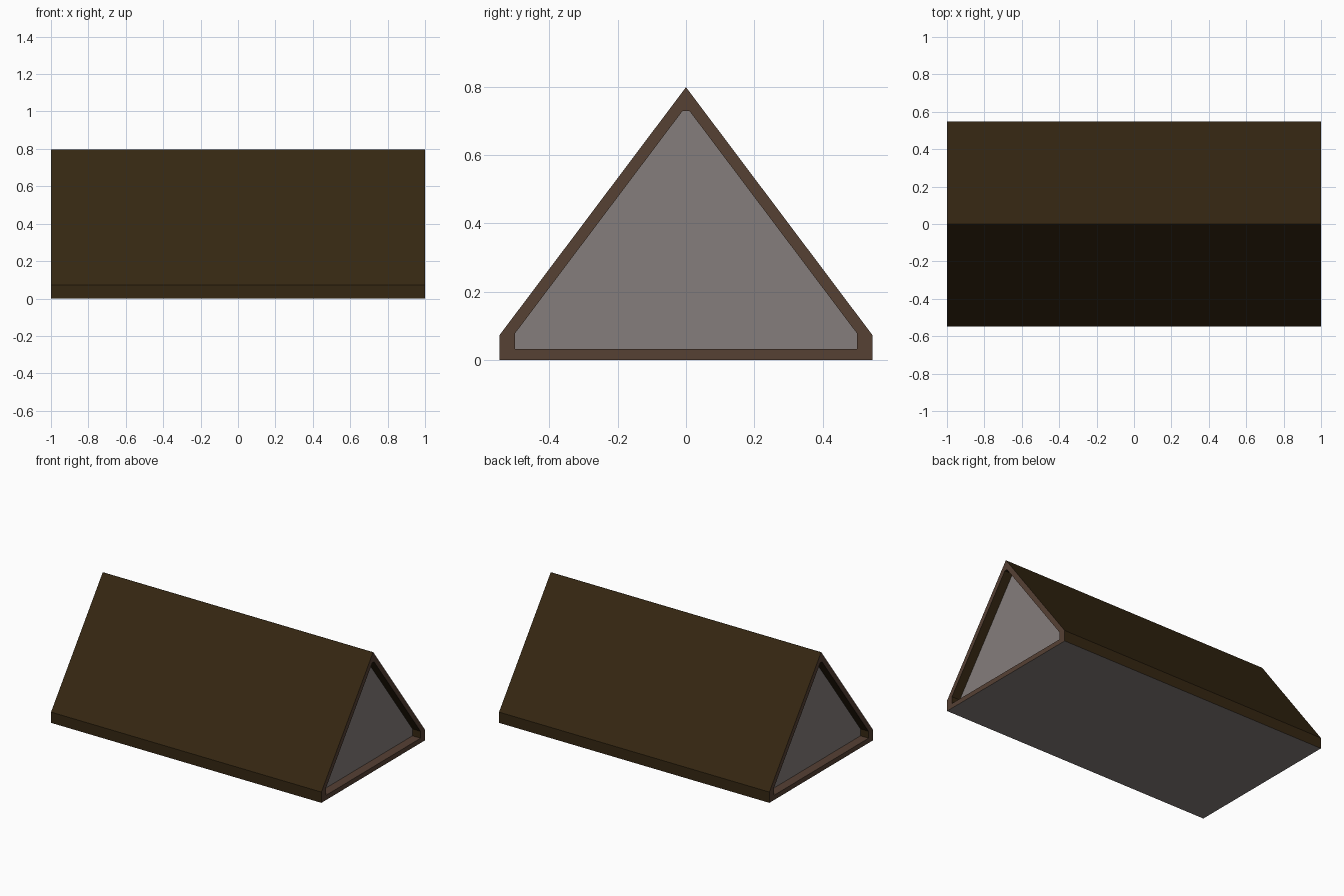
import bpy, bmesh

if "Cube" in bpy.data.objects:
    bpy.data.objects.remove(bpy.data.objects["Cube"])


def material(name, rgb):
    m = bpy.data.materials.new(name)
    m.diffuse_color = (*rgb, 1)
    m.use_nodes = True
    m.node_tree.nodes["Principled BSDF"].inputs["Base Color"].default_value = m.diffuse_color
    return m


roof = material("dark olive brown", (0.036, 0.020, 0.006))
frame = material("warm brown", (0.092, 0.052, 0.034))
grey = material("warm grey", (0.235, 0.207, 0.200))

# End profiles as (y, z), in matching order: bottom, wall, apex, wall
OUTER = [(-0.547, 0), (0.547, 0), (0.547, 0.072), (0.001, 0.798), (-0.001, 0.798), (-0.547, 0.072)]
INNER = [(-0.501, 0.032), (0.501, 0.032), (0.501, 0.078), (0.01, 0.73), (-0.01, 0.73), (-0.501, 0.078)]
RECESS = 0.06


def finish(bm, name, mats):
    bmesh.ops.recalc_face_normals(bm, faces=bm.faces)
    me = bpy.data.meshes.new(name)
    bm.to_mesh(me)
    bm.free()
    for m in mats:
        me.materials.append(m)
    ob = bpy.data.objects.new(name, me)
    bpy.context.collection.objects.link(ob)


# One closed prism body: recessed end panel, reveal, rim, outer shell, and again
bm = bmesh.new()
d = 1 - RECESS
rings = [[bm.verts.new((x, y, z)) for y, z in prof]
         for x, prof in ((-d, INNER), (-1, INNER), (-1, OUTER), (1, OUTER), (1, INNER), (d, INNER))]
n = len(OUTER)
for r in range(5):
    for i in range(n):
        j = (i + 1) % n
        f = bm.faces.new((rings[r][i], rings[r][j], rings[r + 1][j], rings[r + 1][i]))
        if r in (1, 3):            # end rims
            f.material_index = 1
        elif r == 2:               # outer shell, grey underside
            f.material_index = 2 if i == 0 else 0
        else:                      # reveals, brown floor ledge
            f.material_index = 1 if i == 0 else 0
for ring in (rings[0], rings[-1]):  # gable panels
    bm.faces.new(ring).material_index = 2
finish(bm, "roof_body", [roof, frame, grey])
